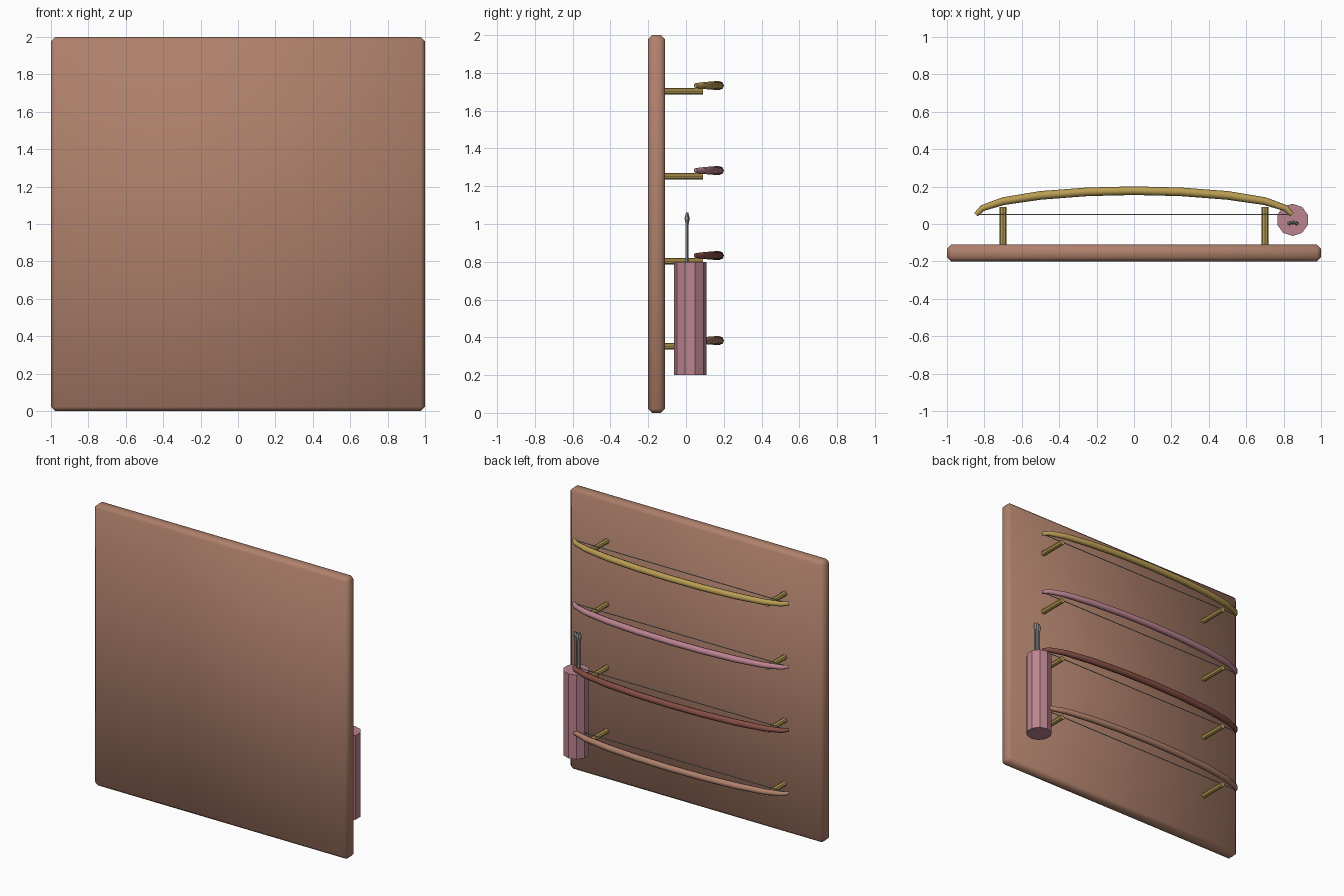
import bpy
from math import pi

cube = bpy.data.objects.get("Cube")
if cube:
    bpy.data.objects.remove(cube, do_unlink=True)


def material(name, r, g, b):
    """Flat colour given as sRGB, stored as linear."""
    col = [c ** 2.2 for c in (r, g, b)] + [1.0]
    m = bpy.data.materials.new(name)
    m.use_nodes = True
    m.diffuse_color = col
    m.node_tree.nodes["Principled BSDF"].inputs["Base Color"].default_value = col
    return m


WOOD = material("warm wood", 0.68, 0.50, 0.42)
GOLD = material("golden wood", 0.72, 0.61, 0.33)
ROSE = material("rose", 0.73, 0.51, 0.56)
MAROON = material("dark red wood", 0.51, 0.31, 0.27)
GREY = material("pale grey", 0.66, 0.70, 0.70)


def cylinder(name, mat, loc, radius, depth, rot=(0, 0, 0), sides=8, tip=None):
    bpy.ops.mesh.primitive_cone_add(vertices=sides, radius1=radius,
                                    radius2=radius if tip is None else tip,
                                    depth=depth, location=loc, rotation=rot)
    ob = bpy.context.object
    ob.name = name
    ob.data.materials.append(mat)
    return ob


def bow_limb(name, mat, z):
    """Tapered rod bent along a mirrored half profile."""
    half = [(0.845, 0.05, 0.55), (0.81, 0.085, 0.75), (0.7, 0.122, 0.9),
            (0.5, 0.153, 1), (0.25, 0.172, 1)]
    pts = [(-x, y, r) for x, y, r in half] + [(0, 0.178, 1)] + half[::-1]
    cu = bpy.data.curves.new(name, "CURVE")
    cu.dimensions = "3D"
    cu.bevel_depth = 0.023
    cu.bevel_resolution = 2
    cu.use_fill_caps = True
    sp = cu.splines.new("POLY")
    sp.points.add(len(pts) - 1)
    for p, (x, y, r) in zip(sp.points, pts):
        p.co = (x, y, z, 1)
        p.radius = r
    ob = bpy.data.objects.new(name, cu)
    bpy.context.collection.objects.link(ob)
    cu.materials.append(mat)
    bpy.ops.object.select_all(action="DESELECT")
    ob.select_set(True)
    bpy.context.view_layer.objects.active = ob
    bpy.ops.object.convert(target="MESH")


# Backboard with softened edges
bpy.ops.mesh.primitive_cube_add(size=1, location=(0, -0.155, 1))
board = bpy.context.object
board.name = "backboard"
board.scale = (2, 0.09, 2)
bpy.ops.object.transform_apply(location=False, rotation=False, scale=True)
bevel = board.modifiers.new("edge", "BEVEL")
bevel.width = 0.022
bevel.segments = 1
bpy.ops.object.modifier_apply(modifier="edge")
bpy.ops.object.shade_smooth()
board.data.materials.append(WOOD)

# Four bows, each resting on two pegs
for i, mat in enumerate((WOOD, MAROON, ROSE, GOLD)):
    z = 0.35 + 0.45 * i
    for side, x in (("right", -0.7), ("left", 0.7)):
        cylinder(f"{side}_peg_{i + 1}", GOLD, (x, -0.01, z + 0.003), 0.018, 0.2,
                 rot=(pi / 2, 0, 0))
    bow_limb(f"bow_{i + 1}", mat, z + 0.033)
    cylinder(f"bowstring_{i + 1}", GREY, (0, 0.05, z + 0.033), 0.003, 1.66,
             rot=(0, pi / 2, 0), sides=6)

# Quiver
cylinder("quiver", ROSE, (0.848, 0.022, 0.5), 0.086, 0.6, sides=10)

# Arrows with pointed heads
for i, (x, y) in enumerate(((0.832, 0.004), (0.85, 0.008), (0.868, 0.004))):
    cylinder(f"arrow_shaft_{i + 1}", GREY, (x, y, 0.88), 0.006, 0.26, sides=6)
    cylinder(f"arrow_head_base_{i + 1}", GREY, (x, y, 1.015), 0.006, 0.03, sides=6, tip=0.012)
    cylinder(f"arrow_head_{i + 1}", GREY, (x, y, 1.045), 0.012, 0.03, sides=6, tip=0.004)
